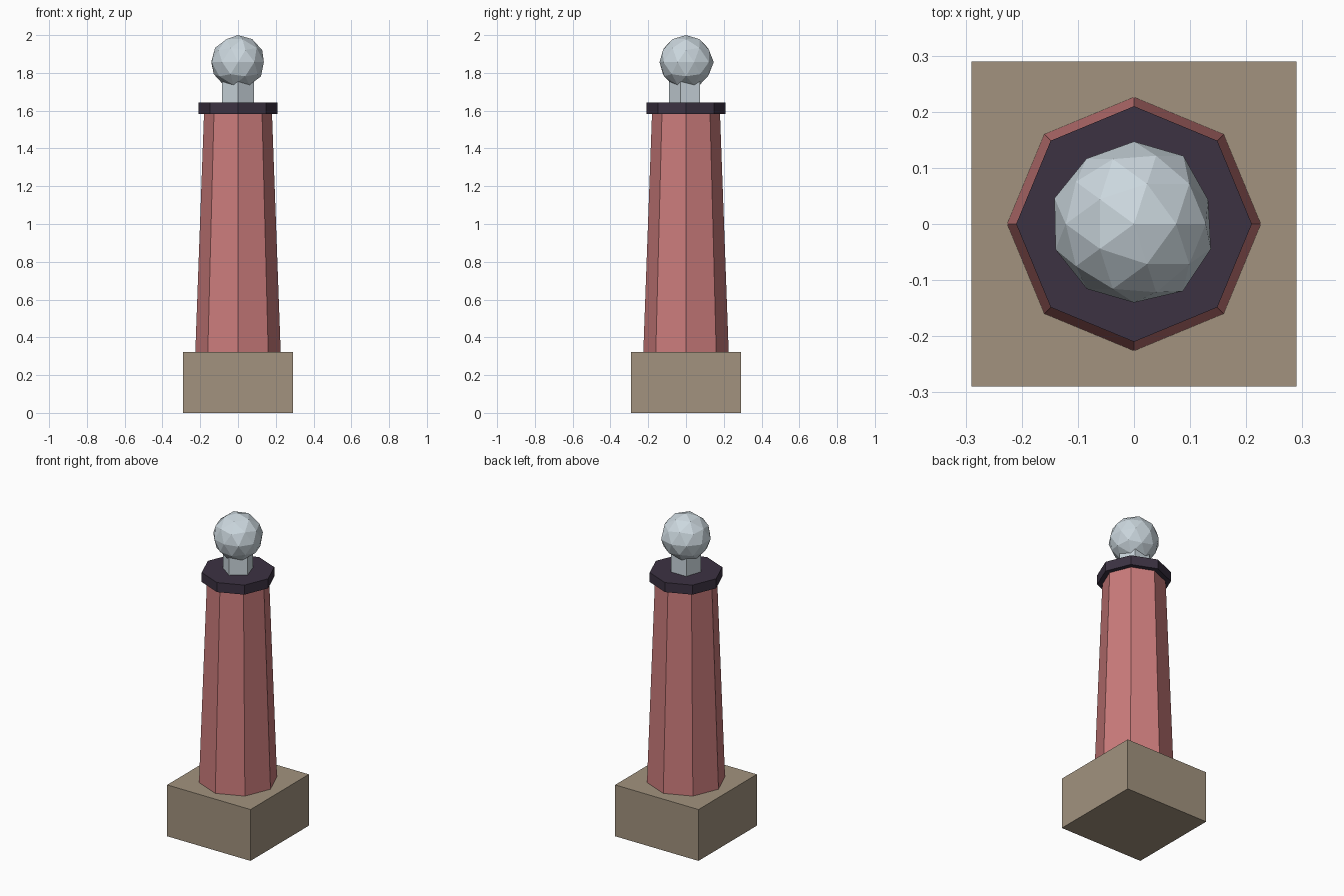
import bpy, math

if "Cube" in bpy.data.objects:
    bpy.data.objects.remove(bpy.data.objects["Cube"])


def paint(obj, name, color):
    mat = bpy.data.materials.get(name) or bpy.data.materials.new(name)
    mat.diffuse_color = (*color, 1)
    mat.use_nodes = True
    mat.node_tree.nodes["Principled BSDF"].inputs["Base Color"].default_value = mat.diffuse_color
    obj.data.materials.append(mat)


def prism(name, sides, r_bottom, r_top, z0, z1, turn, mat, color):
    # Straight or tapered prism standing between two heights
    bpy.ops.mesh.primitive_cone_add(
        vertices=sides, radius1=r_bottom, radius2=r_top, depth=z1 - z0,
        location=(0, 0, (z0 + z1) / 2), rotation=(0, 0, turn))
    obj = bpy.context.object
    obj.name = name
    paint(obj, mat, color)
    return obj


STONE = (0.36, 0.29, 0.21)
RED = (0.60, 0.20, 0.20)
DARK = (0.045, 0.032, 0.055)
PALE = (0.60, 0.68, 0.73)

# Square base block, tapered octagonal shaft, collar and five-sided neck
half = 0.29
prism("base", 4, half * math.sqrt(2), half * math.sqrt(2), 0, 0.323,
      math.pi / 4, "stone", STONE)
prism("shaft", 8, 0.226, 0.18, 0.323, 1.583, 0, "red", RED)
prism("collar", 8, 0.21, 0.21, 1.583, 1.643, 0, "dark", DARK)
prism("neck", 5, 0.09, 0.09, 1.643, 1.78, math.pi, "pale", PALE)

# Faceted, slightly uneven ball on top
R, ZC = 0.143, 1.857
bpy.ops.mesh.primitive_ico_sphere_add(subdivisions=2, radius=R, location=(0, 0, ZC))
ball = bpy.context.object
ball.name = "ball"
paint(ball, "pale", PALE)
# Radii of the ten equator corners, counter-clockwise from 18 degrees
equator = [0.139, 0.150, 0.147, 0.144, 0.149, 0.147, 0.143, 0.140, 0.148, 0.144]
for v in ball.data.vertices:
    if abs(v.co.z) < 0.01:
        angle = math.degrees(math.atan2(v.co.y, v.co.x)) % 360
        v.co *= equator[round((angle - 18) / 36) % 10] / v.co.length
